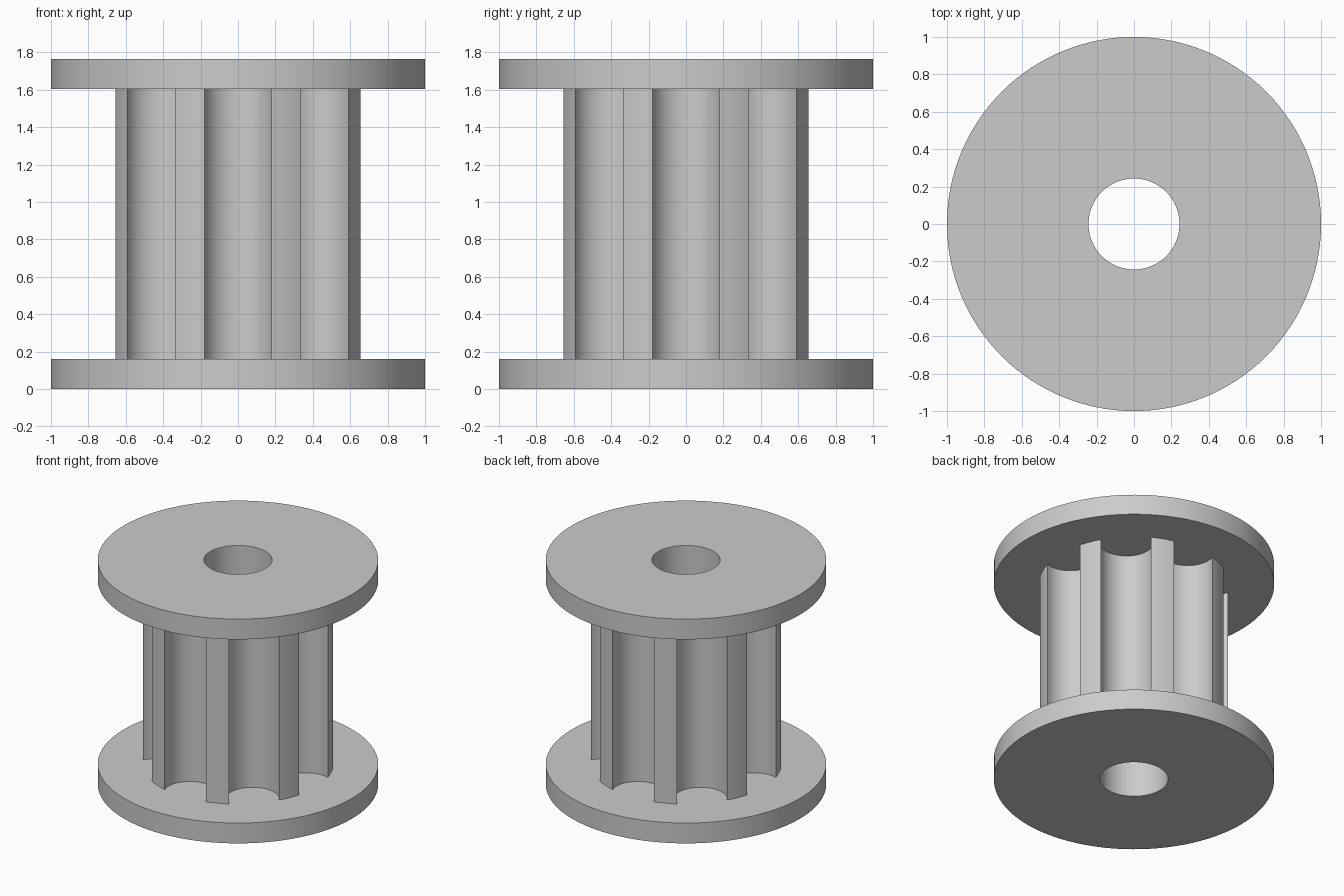
import bpy
import bmesh
from math import sin, cos, asin, atan2, pi, sqrt, radians

cube = bpy.data.objects.get("Cube")
if cube:
    bpy.data.objects.remove(cube, do_unlink=True)

# Dimensions
HEIGHT, FLANGE_T = 1.765, 0.16
FLANGE_R, BORE_R, HUB_R = 1.0, 0.243, 0.68
GROOVES, GROOVE_R, GROOVE_HALF = 8, 0.19, 0.18
SEGMENTS = 128

grey = bpy.data.materials.new("Plain grey")
grey.use_nodes = True
colour = (0.6, 0.6, 0.6, 1)
grey.diffuse_color = colour
grey.node_tree.nodes["Principled BSDF"].inputs["Base Color"].default_value = colour


def circle(radius, n=SEGMENTS):
    return [(radius * cos(2 * pi * i / n), radius * sin(2 * pi * i / n)) for i in range(n)]


def hub_outline():
    """Round lands alternating with rounded grooves, counter-clockwise."""
    half = asin(GROOVE_HALF / HUB_R)
    rise = sqrt(GROOVE_R ** 2 - GROOVE_HALF ** 2)
    centre = HUB_R * cos(half) - rise
    start = atan2(GROOVE_HALF, rise)
    step = 2 * pi / GROOVES
    points = []
    for g in range(GROOVES):
        a = g * step
        # groove, cut inward from one lip to the other
        for i in range(25):
            t = -start - (2 * pi - 2 * start) * i / 24
            x, y = centre + GROOVE_R * cos(t), GROOVE_R * sin(t)
            points.append((x * cos(a) - y * sin(a), x * sin(a) + y * cos(a)))
        # land up to the next groove
        for i in range(1, 6):
            t = a + half + (step - 2 * half) * i / 6
            points.append((HUB_R * cos(t), HUB_R * sin(t)))
    return points


def tube(name, outer, inner, z0, z1, capped):
    """Extruded outline with a bore; caps join outlines of equal count."""
    bm = bmesh.new()
    rings = [[bm.verts.new((x, y, z)) for x, y in loop]
             for loop, z in ((outer, z0), (outer, z1), (inner, z1), (inner, z0))]
    pairs = [(0, 1), (2, 3)] + ([(1, 2), (3, 0)] if capped else [])
    for a, b in pairs:
        lower, upper = rings[a], rings[b]
        n = len(lower)
        for i in range(n):
            j = (i + 1) % n
            bm.faces.new((lower[i], lower[j], upper[j], upper[i]))
    mesh = bpy.data.meshes.new(name)
    bm.to_mesh(mesh)
    bm.free()
    mesh.materials.append(grey)
    obj = bpy.data.objects.new(name, mesh)
    bpy.context.collection.objects.link(obj)
    bpy.ops.object.select_all(action="DESELECT")
    obj.select_set(True)
    bpy.context.view_layer.objects.active = obj
    bpy.ops.object.shade_smooth_by_angle(angle=radians(30))
    return obj


# End flanges and the grooved hub between them, all sharing one bore
bore = circle(BORE_R)
tube("bottom_flange", circle(FLANGE_R), bore, 0, FLANGE_T, True)
tube("grooved_hub", hub_outline(), bore, FLANGE_T, HEIGHT - FLANGE_T, False)
tube("top_flange", circle(FLANGE_R), bore, HEIGHT - FLANGE_T, HEIGHT, True)
